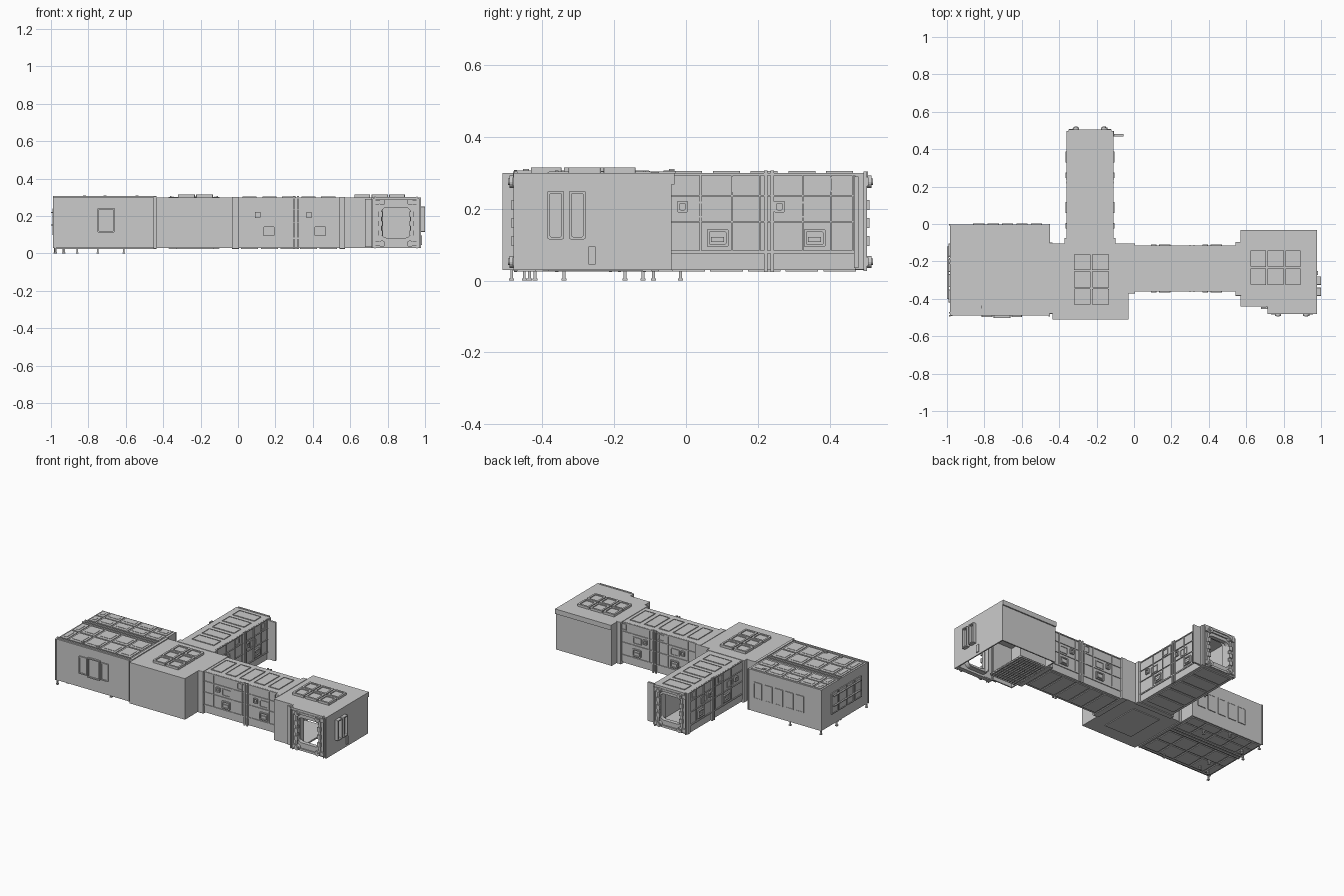
import bpy, bmesh, math

if "Cube" in bpy.data.objects:
    bpy.data.objects.remove(bpy.data.objects["Cube"])

Z0, Z1, T = 0.03, 0.30, 0.008   # floor level, roof level, wall thickness


# Wall frames: map (along, outward, up) to world space
def south(y): return lambda u, o, z: (u, y - o, z)
def north(y): return lambda u, o, z: (u, y + o, z)
def east(x): return lambda u, o, z: (x + o, u, z)
def west(x): return lambda u, o, z: (x - o, u, z)
def world(u, o, z): return (u, o, z)


class Part:
    def __init__(self, name):
        self.name, self.bm = name, bmesh.new()

    def loft(self, loops, f, caps=True):
        rows = [[self.bm.verts.new(f(*p)) for p in l] for l in loops]
        n = len(rows[0])
        pairs = list(zip(rows, rows[1:])) + ([] if caps else [(rows[-1], rows[0])])
        for a, b in pairs:
            for i in range(n):
                self.bm.faces.new((a[i], a[(i + 1) % n], b[(i + 1) % n], b[i]))
        if caps:
            self.bm.faces.new(rows[0])
            self.bm.faces.new(rows[-1])

    def box(self, u0, u1, o0, o1, z0, z1, f=world):
        self.loft([[(u0, o, z0), (u1, o, z0), (u1, o, z1), (u0, o, z1)] for o in (o0, o1)], f)

    def disc(self, u, z, r, o0, o1, f, n=16):
        a = [2 * math.pi * i / n for i in range(n)]
        self.loft([[(u + r * math.cos(t), o, z + r * math.sin(t)) for t in a] for o in (o0, o1)], f)

    def ring(self, u0, u1, z0, z1, w, r_out, r_in, o0, o1, f):
        """Rounded rectangular frame with border width w."""
        def loop(d, r, o):
            pts = []
            for k, (sx, sz) in enumerate(((1, 1), (-1, 1), (-1, -1), (1, -1))):
                cx = (u1 - d - r) if sx > 0 else (u0 + d + r)
                cz = (z1 - d - r) if sz > 0 else (z0 + d + r)
                for i in range(6):
                    a = (k + i / 5) * math.pi / 2
                    pts.append((cx + r * math.cos(a), o, cz + r * math.sin(a)))
            return pts
        self.loft([loop(0, r_out, o0), loop(0, r_out, o1), loop(w, r_in, o1), loop(w, r_in, o0)], f, False)

    def wall(self, f, u0, u1, hole=None, z0=Z0, z1=Z1):
        if not hole:
            return self.box(u0, u1, -T, 0, z0, z1, f)
        a, b, c, d = hole
        for q in ((u0, a, z0, z1), (b, u1, z0, z1), (a, b, z0, c), (a, b, d, z1)):
            if q[1] > q[0] and q[3] > q[2]:
                self.box(q[0], q[1], -T, 0, q[2], q[3], f)

    def done(self):
        bmesh.ops.recalc_face_normals(self.bm, faces=self.bm.faces)
        me = bpy.data.meshes.new(self.name)
        self.bm.to_mesh(me)
        self.bm.free()
        bpy.context.collection.objects.link(bpy.data.objects.new(self.name, me))


def slab(p, x0, x1, y0, y1, roof=True, floor=True):
    if roof:
        p.box(x0, x1, y0, y1, Z1 - T, Z1)
    if floor:
        p.box(x0, x1, y0, y1, Z0, Z0 + T)


def window(p, f, u0, u1, z0, z1, out=0.008):
    p.ring(u0, u1, z0, z1, 0.007, 0.004, 0.003, 0, out, f)
    p.box(u0 + .006, u1 - .006, 0, 0.003, z0 + .006, z1 - .006, f)


# Left cabin shell
p = Part("left_cabin_shell")
slab(p, -.985, -.45, -.49, -.003)
p.wall(south(-.49), -.985, -.45)
p.wall(north(-.003), -.985, -.45)
p.wall(west(-.985), -.49, -.003)
p.wall(east(-.45), -.49, -.003, (-.36, -.12, .04, .27))
for x, y in ((-.985, -.49), (-.985, -.003), (-.452, -.49), (-.452, -.003)):
    p.box(x - .004, x + .004, y - .004, y + .004, Z0, Z1)
p.done()

# Left cabin roof and underside panels, ribs
p = Part("left_cabin_roof_panels")
q = Part("left_cabin_floor_panels")
cols = (-.98, -.92, -.81, -.69, -.57, -.46)
rows = ((-.165, -.09), (-.082, -.012), (-.335, -.225), (-.46, -.345))
for a, b in zip(cols, cols[1:]):
    for c, d in rows:
        p.box(a + .006, b - .006, c, d, Z1, Z1 + .004)
        p.box(a + .02, b - .02, c + .02, d - .02, Z1 + .004, Z1 + .006)
        q.box(a + .006, b - .006, c, d, Z0 - .005, Z0)
for y in (-.475, -.21, -.185):
    p.box(-.988, -.452, y - .004, y + .004, Z1, Z1 + .008)
    q.box(-.985, -.452, y - .004, y + .004, Z0 - .006, Z0)
for x, y in ((-.54, -.04), (-.82, -.445), (-.71, -.445)):
    p.box(x - .008, x + .008, y - .008, y + .008, Z1, Z1 + .01)
p.done()
q.done()

# Left cabin windows
p = Part("left_cabin_windows")
for a, b in ((-.815, -.757), (-.655, -.60)):
    window(p, south(-.49), a, b, .12, .235)
window(p, south(-.49), -.75, -.66, .113, .243, .012)
for i in range(5):
    window(p, north(-.003), -.86 + i * .077, -.80 + i * .077, .115, .225, .005)
for i in range(4):
    window(p, west(-.985), -.42 + i * .082, -.35 + i * .082, .10, .24, .006)
p.box(-.40, -.12, .005, .015, .15, .156, west(-.985))
p.box(-.40, -.12, .005, .015, .215, .221, west(-.985))
p.done()

# Support legs
p = Part("support_legs")
for x, y in ((-.978, -.485), (-.935, -.435), (-.86, -.42), (-.75, -.015), (-.61, -.45), (-.98, -.17),
             (-.93, -.12), (-.61, -.09), (-.86, -.34), (-.975, -.015)):
    p.box(x - .004, x + .004, y - .004, y + .004, 0.003, Z0)
    p.box(x - .007, x + .007, y - .007, y + .007, 0, 0.006)
p.done()

# Central junction shell
p = Part("junction_shell")
slab(p, -.435, -.03, -.51, -.105)
p.wall(south(-.51), -.435, -.03)
p.wall(west(-.435), -.51, -.105, (-.36, -.12, .04, .27))
p.wall(east(-.03), -.51, -.105, (-.35, -.125, .038, .29))
p.wall(north(-.105), -.435, -.03, (-.345, -.125, .038, .29))
p.box(-.33, -.13, -.42, -.16, Z0 - .005, Z0)
p.done()

# Collars between modules
p = Part("module_collars")
p.ring(-.48, -.10, .025, .306, .015, .004, .004, -.003, .015, east(-.45))
p.ring(-.372, -.098, .025, .303, .014, .004, .004, -.003, .03, north(-.105))
p.ring(-.372, -.103, .025, .303, .014, .004, .004, -.003, .035, east(-.03))
p.ring(-.385, -.095, .025, .303, .014, .004, .004, 0, .03, east(.543))
p.done()


# Roof skylights
def skylights(name, xs, ys):
    p = Part(name)
    f = lambda u, o, v: (u, v, Z1 + o)
    for a, b in zip(xs, xs[1:]):
        for c, d in zip(ys, ys[1:]):
            p.box(a + .005, b - .005, 0, .009, c + .005, d - .005, f)
            p.ring(a + .003, b - .003, c + .003, d - .003, .012, .006, .004, 0, .015, f)
    p.done()


skylights("junction_skylights", (-.325, -.228, -.13), (-.435, -.343, -.25, -.158))
skylights("end_cabin_skylights", (.62, .71, .805, .895), (-.33, -.233, -.137))


# Panelled corridor side: bays with hatches, ribs and a skirting rail
def panelled(p, f, u0, u1, bays, uprights, ribs, rect):
    for z, h in ((.08, .004), (.164, .002), (.236, .002), (.296, .003)):
        p.box(u0, u1, 0, .005, z - h, z + h, f)
    for u in uprights:
        p.box(u - .0025, u + .0025, 0, .005, .08, Z1, f)
    for u in ribs:
        p.box(u - .005, u + .005, 0, .009, .024, .306, f)
    for b in bays:
        window(p, f, b + .025, b + .055, .19, .222, .01)
        window(p, f, b + rect, b + rect + .06, .094, .143, .01)
        p.box(b + rect + .012, b + rect + .048, .003, .008, .108, .122, f)
        p.ring(b + .068, b + .13, .175, .22, .005, .004, .003, 0, .004, f)
        p.ring(b + .178, b + .226, .247, .288, .004, .004, .003, 0, .004, f)


# Rear corridor
p = Part("rear_corridor_shell")
slab(p, -.355, -.115, -.105, .485)
for f in (west(-.355), east(-.115)):
    p.wall(f, -.105, .485)
p.done()
p = Part("rear_corridor_side_panels")
for f in (west(-.355), east(-.115)):
    panelled(p, f, -.075, .485, (-.05, .22), (.04, .128, .205, .325, .403, .464), (.222, .24), .108)
p.done()

# Side corridor
p = Part("side_corridor_shell")
slab(p, -.03, .575, -.355, -.12)
for f in (south(-.355), north(-.12)):
    p.wall(f, -.03, .575)
p.done()
p = Part("side_corridor_side_panels")
for f in (south(-.355), north(-.12)):
    panelled(p, f, .005, .545, (.065, .34), (.07, .215, .28, .35, .475), (.30, .32), .07)
p.done()

# Corridor roof and underside plates
p = Part("corridor_roof_plates")
q = Part("corridor_floor_plates")
for i in range(5):
    a, b = .025 + i * .105, .100 + i * .105
    for u, g in ((a, lambda u, o, v: (u, v - .2375, o)), (a - .055, lambda u, o, v: (v - .235, u, o))):
        w = .075
        g2 = lambda u, o, v, g=g: g(u, Z1 + o, v)
        p.box(u, u + w, -.001, .003, -.08, .08, g2)
        p.ring(u, u + w, -.08, .08, .005, .003, .003, 0, .005, g2)
        g3 = lambda u, o, v, g=g: g(u, Z0 - o, v)
        q.box(u - .008, u + w + .008, -.001, .005, -.10, .10, g3)
p.done()
q.done()

# End cabin shell with stepped entrance and partly open floor
p = Part("end_cabin_shell")
slab(p, .57, .978, -.44, -.035, floor=False)
slab(p, .715, .978, -.48, -.44, floor=False)
p.wall(north(-.04), .57, .978)
p.box(.57, .978, -.005, .008, .268, Z1, north(-.04))
p.wall(east(.978), -.48, -.04)
p.wall(west(.57), -.44, -.04, (-.35, -.125, .038, .29))
p.wall(south(-.44), .57, .715)
p.wall(west(.715), -.48, -.44)
p.done()
p = Part("end_cabin_floor_grating")
p.box(.57, .77, -.40, -.12, Z0 + .004, Z0 + .01)
for i in range(11):
    p.box(.572 + i * .019, .578 + i * .019, -.40, -.12, Z0 - .002, Z0 + .005)
for i in range(15):
    p.box(.57, .77, -.40 + i * .0195, -.395 + i * .0195, Z0, Z0 + .005)
p.done()
p = Part("end_cabin_windows")
for a, b in ((-.385, -.34), (-.325, -.28)):
    window(p, east(.978), a, b, .115, .25, .022)
p.box(-.272, -.252, 0, .006, .045, .095, east(.978))
p.box(.705, .711, 0, .004, Z0, Z1, south(-.44))
p.done()


# Entrance doorway: rounded frame, seal, latches, corner rollers, slid-open door
def doorway(name, f, c, half, slide):
    p = Part(name + "_frame")
    p.ring(c - half, c + half, Z0, Z1, half - .078, .003, .03, -.02, .006, f)
    p.ring(c - .092, c + .092, .034, .285, .014, .035, .026, .004, .014, f)
    p.ring(c - .08, c + .08, .044, .275, .006, .03, .025, -.05, .002, f)
    for s in (-1, 1):
        for z in (.052, .275):
            p.disc(c + s * .075, z, .017, .004, .026, f)
            p.disc(c + s * .075, z, .009, .026, .03, f)
            p.box(c + s * .1 - .012, c + s * .1 + .012, .004, .018, z - .012, z + .012, f)
        for z in (.11, .16, .21):
            p.box(c + s * .083 - .011, c + s * .083 + .011, .006, .02, z - .014, z + .014, f)
        p.box(c + s * .112 - .003, c + s * .112 + .003, .004, .014, Z0 - .003, Z1 + .004, f)
    p.box(c - .11, c + .11, .004, .016, Z1 - .012, Z1 + .003, f)
    p.done()
    d = Part(name + "_sliding_door")
    d.box(slide[0], slide[1], -.022, -.010, .035, .29, f)
    d.done()


doorway("rear_entrance", north(.49), -.235, .127, (-.14, -.055))
doorway("front_entrance", south(-.465), .845, .131, (.68, .775))
